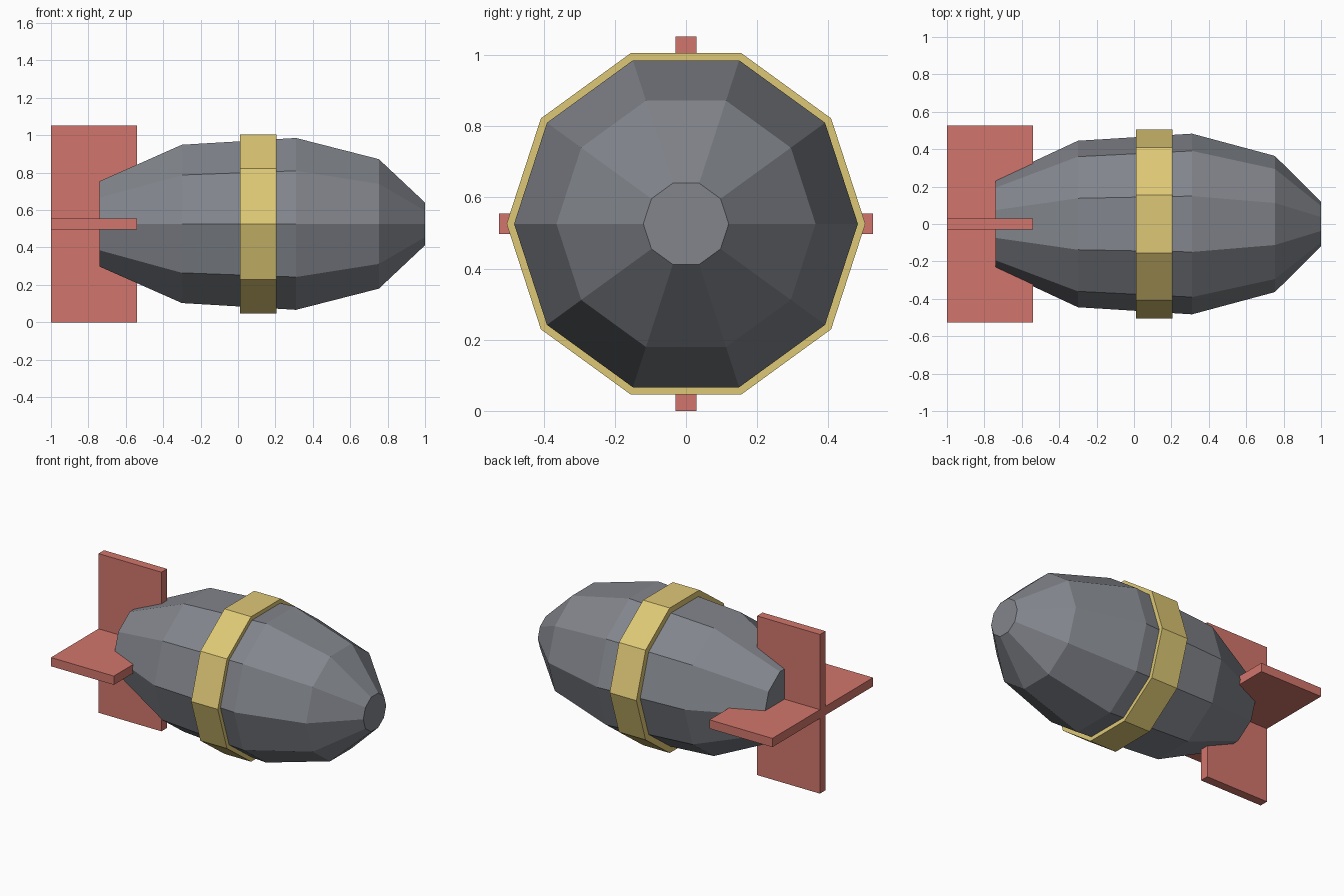
import bpy
import bmesh
import math

default = bpy.data.objects.get("Cube")
if default:
    bpy.data.objects.remove(default, do_unlink=True)

SIDES = 10
AXIS_Z = 0.526


def make_material(name, rgb):
    mat = bpy.data.materials.new(name)
    mat.use_nodes = True
    colour = (*rgb, 1.0)
    mat.diffuse_color = colour
    mat.node_tree.nodes["Principled BSDF"].inputs["Base Color"].default_value = colour
    return mat


def finish(bm, name, mat):
    bmesh.ops.recalc_face_normals(bm, faces=bm.faces)
    mesh = bpy.data.meshes.new(name)
    bm.to_mesh(mesh)
    bm.free()
    mesh.materials.append(mat)
    obj = bpy.data.objects.new(name, mesh)
    obj.location.z = AXIS_Z
    bpy.context.collection.objects.link(obj)
    return obj


def lathe(name, profile, mat, closed=False):
    """Sweep (x, radius) points around the x axis; cap the ends unless closed."""
    bm = bmesh.new()
    rings = []
    for x, r in profile:
        angles = [math.tau * i / SIDES for i in range(SIDES)]
        rings.append([bm.verts.new((x, r * math.cos(a), r * math.sin(a))) for a in angles])
    pairs = list(zip(rings, rings[1:]))
    if closed:
        pairs.append((rings[-1], rings[0]))
    else:
        bm.faces.new(rings[0])
        bm.faces.new(rings[-1])
    for a, b in pairs:
        for i in range(SIDES):
            j = (i + 1) % SIDES
            bm.faces.new((a[i], a[j], b[j], b[i]))
    return finish(bm, name, mat)


def plate(name, x0, x1, width, height, mat):
    bm = bmesh.new()
    bmesh.ops.create_cube(bm, size=1)
    bmesh.ops.scale(bm, vec=(x1 - x0, width, height), verts=bm.verts)
    bmesh.ops.translate(bm, vec=((x0 + x1) / 2, 0, 0), verts=bm.verts)
    return finish(bm, name, mat)


grey = make_material("steel grey", (0.223, 0.235, 0.262))
yellow = make_material("band yellow", (0.73, 0.58, 0.18))
red = make_material("fin red", (0.64, 0.18, 0.15))

# Faceted hull, tail to nose
lathe("hull", [(-0.74, 0.24), (-0.30, 0.445), (0.31, 0.483), (0.753, 0.364), (1.0, 0.12)], grey)

# Raised band around the middle
lathe("band", [(0.01, 0.45), (0.01, 0.504), (0.205, 0.504), (0.205, 0.45)], yellow, closed=True)

# Crossed tail fins
plate("vertical_fin", -1.0, -0.54, 0.058, 2 * AXIS_Z, red)
plate("horizontal_fin", -1.0, -0.54, 2 * AXIS_Z, 0.058, red)
